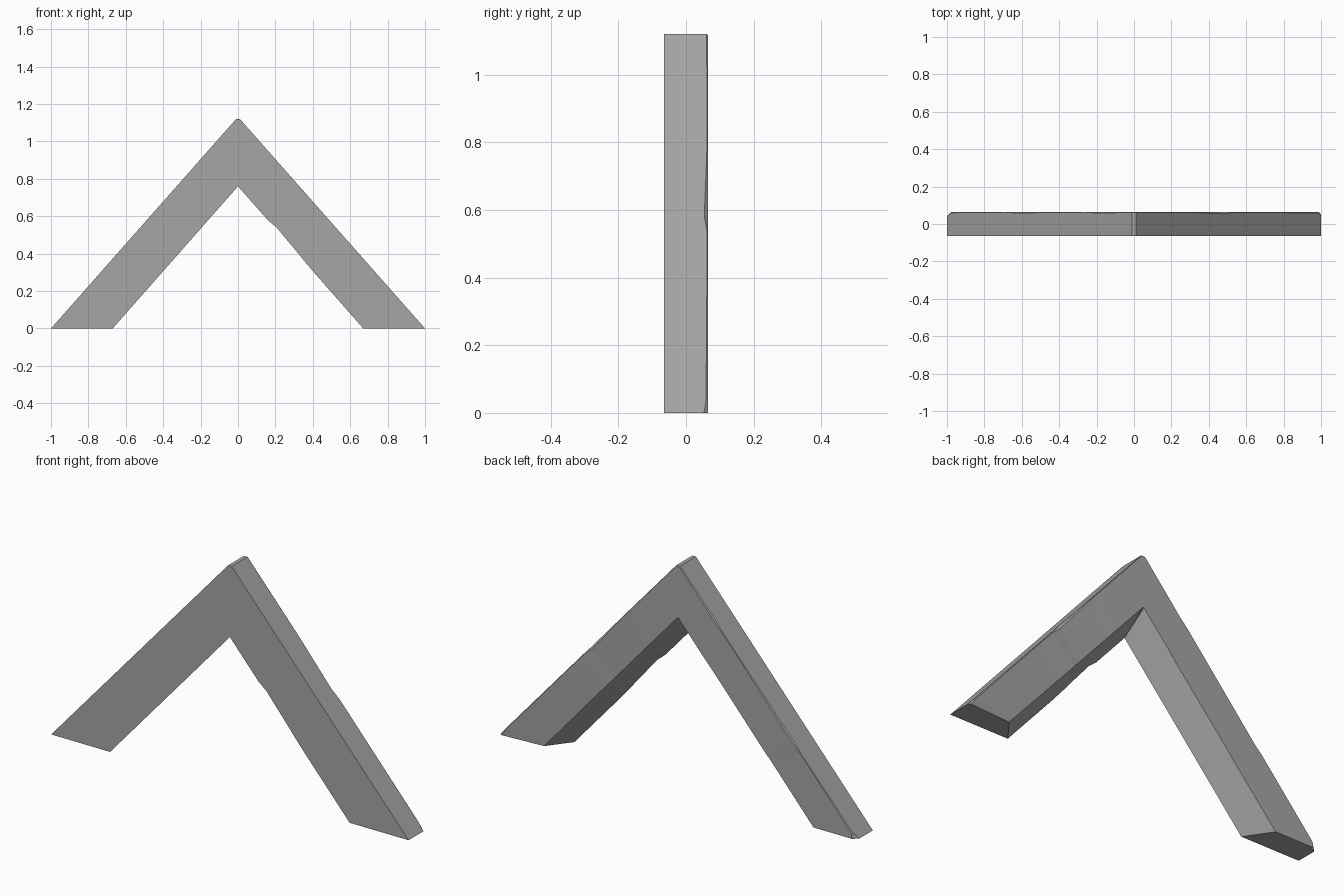
import bpy, bmesh
from mathutils import Vector

if "Cube" in bpy.data.objects:
    bpy.data.objects.remove(bpy.data.objects["Cube"])

HALF = 0.065                     # half depth in y
FOOT_OUT, FOOT_IN = 1.0, 0.67    # foot edges on the ground
TOP_OUT, TOP_IN = 1.12, 0.76     # apex heights
TIP = 0.01                       # half width of the blunt apex
TAPER = 0.27                     # how far the inner face leans in at the back

# Stations along the beams: (side, height fraction, outer chip, inner back dip, inner dent)
stations = [
    (-1, 0.00, 0.024, 0.000, 0), (-1, 0.025, 0.005, 0.000, 0),
    (-1, 0.32, 0.002, 0.002, 0), (-1, 0.36, 0.006, 0.000, 0),
    (-1, 0.75, 0.002, 0.002, 0), (-1, 0.80, 0.006, 0.000, 0),
    (-1, 1.00, 0.004, 0.000, 0),
    (1, 1.00, 0.004, 0.000, 0), (1, 0.76, 0.003, 0.000, 0),
    (1, 0.70, 0.003, 0.002, 0.010), (1, 0.52, 0.011, 0.006, 0.004),
    (1, 0.48, 0.003, 0.003, 0.002), (1, 0.38, 0.003, 0.003, 0),
    (1, 0.03, 0.006, 0.014, 0), (1, 0.00, 0.012, 0.015, 0),
]


def section(side, t, chip, dip, dent):
    """Cross-section ring: leaning inner face and a worn outer back edge."""
    outer = Vector((side * (FOOT_OUT + (TIP - FOOT_OUT) * t), 0, TOP_OUT * t))
    inner = Vector((side * FOOT_IN * (1 - t), 0, TOP_IN * t))
    across = (inner - outer).normalized()
    depth = Vector((0, HALF, 0))
    return [
        outer - depth,
        inner - across * dent - depth,
        inner.lerp(outer, TAPER) + depth * (1 - dip / HALF),
        outer + depth + across * chip,
        outer + depth * (1 - chip / HALF),
    ]


# Angled frame: one continuous loft from left foot over the apex to right foot
bm = bmesh.new()
rings = [[bm.verts.new(p) for p in section(*s)] for s in stations]
for a, b in zip(rings, rings[1:]):
    for i in range(5):
        j = (i + 1) % 5
        bm.faces.new((a[i], a[j], b[j], b[i]))

# Flat feet
bm.faces.new(rings[0])
bm.faces.new(rings[-1])

bmesh.ops.remove_doubles(bm, verts=bm.verts, dist=0.0005)
bmesh.ops.recalc_face_normals(bm, faces=bm.faces)
mesh = bpy.data.meshes.new("angled_beam_frame")
bm.to_mesh(mesh)
bm.free()
frame = bpy.data.objects.new("angled_beam_frame", mesh)
bpy.context.collection.objects.link(frame)

# Dark grey finish
grey = bpy.data.materials.new("dark_grey")
grey.diffuse_color = (0.38, 0.38, 0.38, 1)
grey.use_nodes = True
grey.node_tree.nodes["Principled BSDF"].inputs["Base Color"].default_value = grey.diffuse_color
mesh.materials.append(grey)
